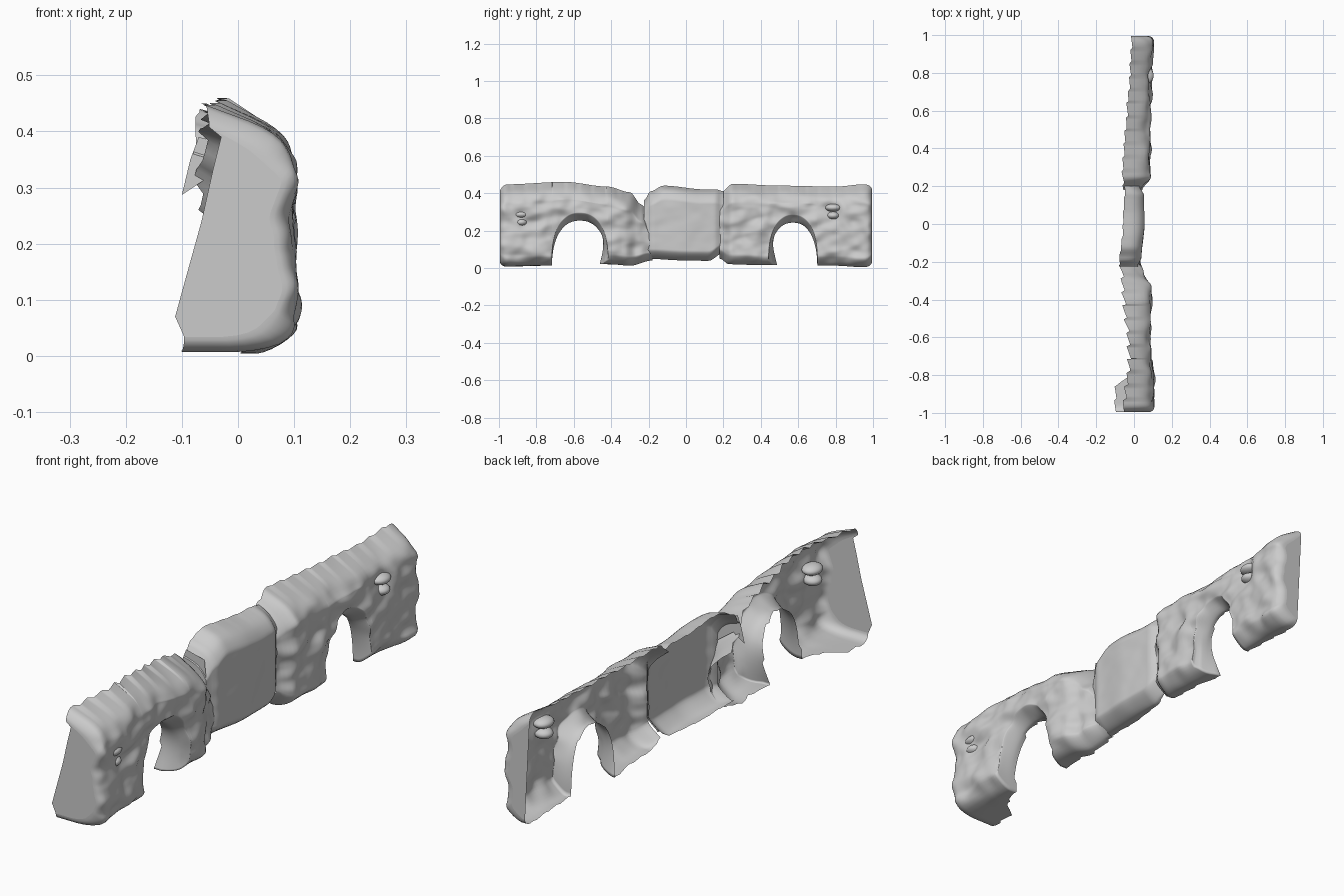
import bpy, bmesh, math
from mathutils import Vector, noise

if "Cube" in bpy.data.objects:
    bpy.data.objects.remove(bpy.data.objects["Cube"])


def lerp(table, y):
    """Smooth interpolation through (y, value) pairs."""
    if y <= table[0][0]:
        return table[0][1]
    for (a, va), (b, vb) in zip(table, table[1:]):
        if y <= b:
            t = (y - a) / (b - a)
            t = t * t * (3 - 2 * t)
            return va + (vb - va) * t
    return table[-1][1]


def chaikin(pts):
    out = [pts[0]]
    for p, q in zip(pts, pts[1:]):
        out += [p.lerp(q, 0.25), p.lerp(q, 0.75)]
    return out + [pts[-1]]


def add_mesh(name, bm):
    me = bpy.data.meshes.new(name)
    bm.to_mesh(me)
    bm.free()
    ob = bpy.data.objects.new(name, me)
    bpy.context.collection.objects.link(ob)
    for p in me.polygons:
        p.use_smooth = len(p.vertices) == 4


def shell(name, y0, y1, front, top, base, back_low, back_top, arch=None,
          rough=0.0, cap=None, rim=(), slope=0.06, jag=0.012, boss=None, flare=0):
    """Open-backed sheet: a floor, front and roof profile swept along y."""
    n = int((y1 - y0) / 0.012)
    ys = [y0 + (y1 - y0) * i / n for i in range(n + 1)]
    if cap:  # extra stations for the rounded end
        end, s = (y0, 1) if cap == 'low' else (y1, -1)
        ys += [end + s * d for d in (.001, .003, .006, .009, .016, .02)]
    if arch:
        c, w, h = arch
        ys = [y for y in ys if abs(y - c) > w + 0.003]
        ys += [c - w * math.cos(math.pi * i / 44) for i in range(45)]
    ys.sort()
    bm = bmesh.new()
    rows = []
    for y in ys:
        xf, zt, zb = lerp(front, y), lerp(top, y), lerp(base, y)
        xb, xt = lerp(back_low, y), lerp(back_top, y)
        if arch and abs(y - c) < w:
            t = abs(y - c) / w
            zb = max(zb, h * (1 - t ** 2.3) ** (1 / 2.3))
        if cap:
            d = min(1, abs(y - end) / 0.04)
            e = 0.035 * (1 - math.sqrt(1 - (1 - d) ** 2))
            xf, zt, zb = xf - e, zt - e * .8, zb + e * .8
        # flared foot beside the opening
        foot = 0
        if flare and zb < 0.2:
            edge = c + flare * w
            foot = max(0, 1 - zb / 0.18) * max(0, 1 - abs(y - edge) / 0.06)
        tooth = jag * ((y * 14) % 1)
        zf = zt - slope
        r = 0.05
        pts = [Vector((xb - tooth * .6 - .035 * foot, zb)), Vector((xf - r, zb))]
        lo, hi = zb + r * 0.8, zf - 0.03
        pts += [Vector((xf, lo + (hi - lo) * k / 11)) for k in range(12)]
        pts += [Vector((xf - 0.035, zf + 0.015)), Vector((xt - tooth, zt))]
        row = []
        for p in chaikin(chaikin(pts)):
            # weathered folds on the front
            wgt = max(0.0, min(1.0, (p.x - xf + 0.06) / 0.06))
            q = noise.noise(Vector((y * 9 + p.y * 5, p.y * 13 - y * 4, 3.1)))
            q += 0.4 * noise.noise(Vector((y * 19, p.y * 22, 7.7)))
            x = p.x + rough * wgt * q
            if boss:  # shallow recess around the boss
                dd = ((y - boss[0]) ** 2 + (p.y - boss[1]) ** 2) / 0.045 ** 2
                x -= 0.018 * wgt * math.exp(-dd)
            back = max(0, min(1, (xf - p.x) / 0.1)) if p.y < zb + .02 else 0
            row.append(bm.verts.new((x, y - flare * foot * back * .05, p.y)))
        rows.append(row)
    for a, b in zip(rows, rows[1:]):
        for k in range(len(a) - 1):
            bm.faces.new((a[k], b[k], b[k + 1], a[k + 1]))
    if cap == 'low':
        bm.faces.new(rows[0] + [bm.verts.new((x, y0, z)) for x, z in rim])
    elif cap == 'high':
        bm.faces.new(rows[-1][::-1])
    add_mesh(name, bm)


bosses = {"near": (-.882, .266), "far": (.787, .302)}

# Near arch wall, with a deep closed end
shell("near_arch_wall", -.995, -0.18,
      front=[(-1, .1), (-.82, .1), (-.65, .082), (-.42, .088),
             (-.33, .08), (-.26, .045), (-.18, .025)],
      top=[(-1, .435), (-.96, .447), (-.65, .46), (-.42, .435), (-.3, .405),
           (-.24, .34), (-.18, .26)],
      base=[(-1, .006), (-.75, .012), (-.4, .02), (-.3, .012), (-.18, .04)],
      back_low=[(-1, -.095), (-.86, -.09), (-.8, -.02), (-.72, .01), (-.6, .02),
                (-.42, -.01), (-.3, -.03), (-.18, -.04)],
      back_top=[(-1, -.05), (-.9, -.035), (-.75, -.015), (-.6, -.02), (-.45, -.04),
                (-.3, -.05), (-.18, -.06)],
      arch=(-.567, .15, .253), rough=0.02, cap='low', jag=.022,
      rim=[(-.03, .39), (-.045, .33), (-.065, .24), (-.09, .15), (-.112, .07)],
      boss=bosses["near"], flare=1)

# Smooth centre slab
shell("centre_slab", -0.225, 0.2,
      front=[(-.225, .02), (-.17, .04), (0, .055), (.15, .052), (.2, .03)],
      top=[(-.225, .36), (-.19, .41), (-.12, .44), (.1, .42), (.16, .42), (.2, .41)],
      base=[(-.225, .05), (0, .04), (.12, .038), (.2, .08)],
      back_low=[(-.225, -.05), (-.1, -.04), (.2, -.01)],
      back_top=[(-.225, -.075), (0, -.055), (.2, -.045)],
      rough=0.003, slope=0.035, jag=0.006)

# Broken side flap of the slab
bm = bmesh.new()
flap = [(.01, .37), (.02, .27), (-.05, .32), (-.1, .287), (-.085, .35), (-.07, .39)]
bm.faces.new([bm.verts.new((x, -0.222, z)) for x, z in flap])
add_mesh("side_flap", bm)

# Far arch wall
shell("far_arch_wall", 0.18, .995,
      front=[(.18, .035), (.25, .085), (.4, .08), (.57, .082), (.75, .09), (.96, .1), (1, .1)],
      top=[(.18, .4), (.25, .45), (.5, .44), (.8, .435), (.95, .447), (1, .445)],
      base=[(.18, .05), (.23, .02), (.4, .015), (.8, .012), (.95, .004), (1, .006)],
      back_low=[(.18, -.01), (.35, -.01), (.57, .02), (.8, .01), (1, .01)],
      back_top=[(.18, -.05), (.28, -.055), (.42, -.045), (.6, -.03), (.8, -.015), (1, -.005)],
      arch=(.572, .13, .242), rough=0.022, cap='high', boss=bosses["far"], flare=-1)

# Split oval bosses set through each wall
for label, (y, z) in bosses.items():
    for part, dz in (("upper", .02), ("lower", -.022)):
        bpy.ops.mesh.primitive_uv_sphere_add(segments=24, ring_count=14,
                                             location=(.068, y, z + dz))
        ob = bpy.context.object
        ob.name = f"{label}_boss_{part}"
        ob.scale = (.036, .043 if dz > 0 else .034, .021)
        bpy.ops.object.shade_smooth()
